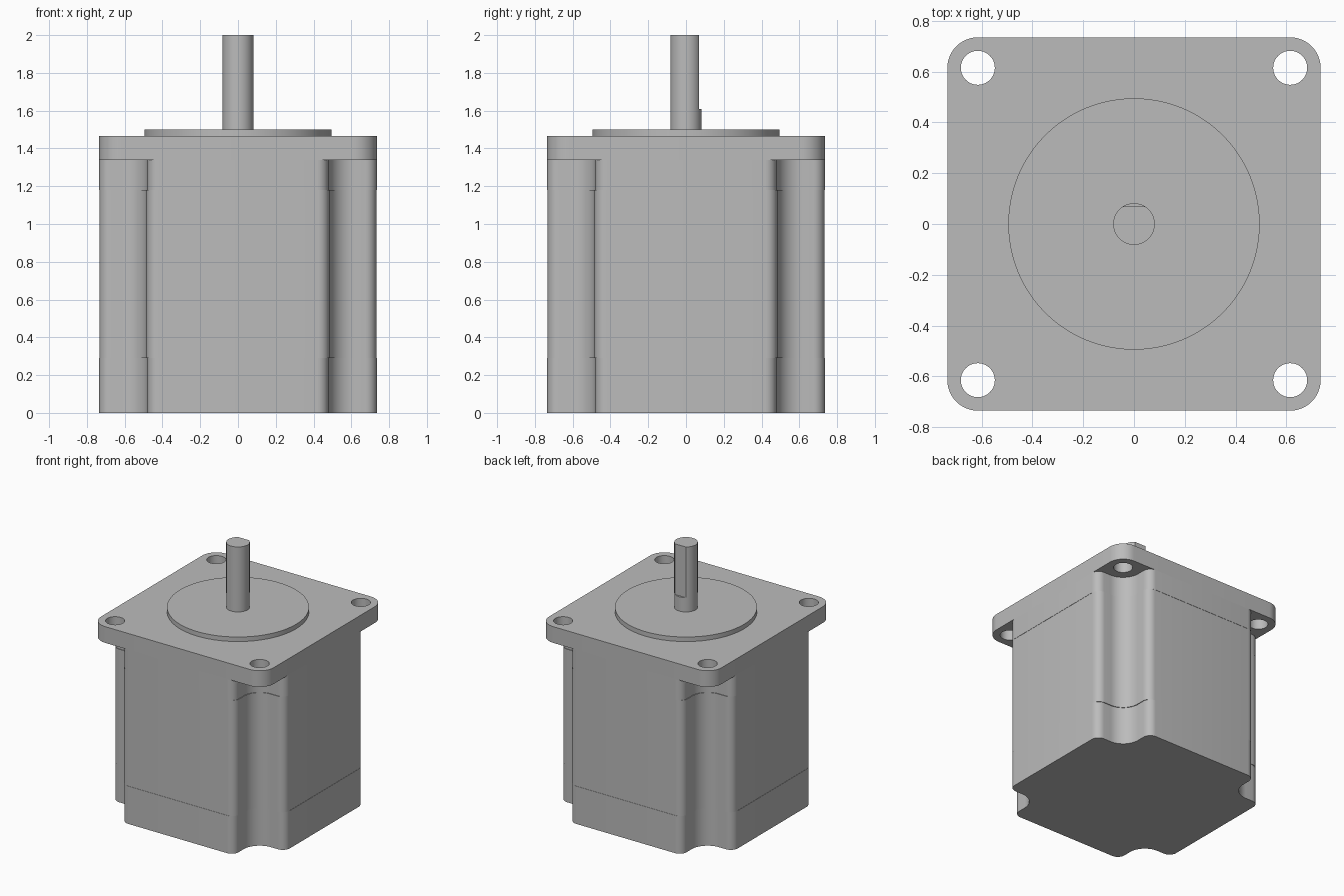
import bpy, bmesh
from math import cos, sin, pi, radians, asin

default = bpy.data.objects.get("Cube")
if default:
    bpy.data.objects.remove(default, do_unlink=True)

# Single grey metal for every part
metal = bpy.data.materials.new("grey_metal")
metal.use_nodes = True
grey = (0.5, 0.5, 0.5, 1)
metal.diffuse_color = grey
metal.node_tree.nodes["Principled BSDF"].inputs["Base Color"].default_value = grey


def arc(cx, cy, r, start, end, steps):
    """Points on an arc, angles in degrees."""
    angles = [radians(start + (end - start) * i / steps) for i in range(steps + 1)]
    return [(cx + r * cos(a), cy + r * sin(a)) for a in angles]


def four_corners(corner):
    """Repeat a corner outline around the vertical axis."""
    points = []
    for k in range(4):
        c, s = round(cos(k * pi / 2)), round(sin(k * pi / 2))
        points += [(x * c - y * s, x * s + y * c) for x, y in corner]
    return points


def prism(name, outline, bottom, top):
    """Extrude a counter-clockwise outline between two heights."""
    bm = bmesh.new()
    face = bm.faces.new([bm.verts.new((x, y, bottom)) for x, y in outline])
    result = bmesh.ops.extrude_face_region(bm, geom=[face], use_keep_orig=True)
    for v in result["geom"]:
        if isinstance(v, bmesh.types.BMVert):
            v.co.z = top
    bmesh.ops.recalc_face_normals(bm, faces=bm.faces)
    mesh = bpy.data.meshes.new(name)
    bm.to_mesh(mesh)
    bm.free()
    mesh.materials.append(metal)
    obj = bpy.data.objects.new(name, mesh)
    bpy.context.collection.objects.link(obj)
    return obj


def smooth(obj):
    bpy.ops.object.select_all(action="DESELECT")
    obj.select_set(True)
    bpy.context.view_layer.objects.active = obj
    bpy.ops.object.shade_smooth_by_angle(angle=radians(30))


HALF = 0.735      # half width of the square housing
HOLE = 0.615      # bolt hole centre offset
FLANGE_LOW, FLANGE_TOP = 1.34, 1.465


def housing_outline(half, cove):
    """Square with a scalloped recess and rounded lips at each corner."""
    lip = 0.06
    wall = HOLE - cove
    corner = arc(half - lip, wall - lip, lip, 0, 90, 8)
    corner += arc(HOLE, HOLE, cove, 270, 180, 14)
    corner += arc(wall - lip, half - lip, lip, 0, 90, 8)
    return four_corners(corner)


# Housing: end caps and a slightly inset stack between them
end_outline = housing_outline(HALF, 0.136)
parts = [
    prism("rear_cap", end_outline, 0, 0.29),
    prism("middle_housing", housing_outline(HALF - 0.002, 0.131), 0.29, 1.18),
    prism("front_cap", end_outline, 1.18, FLANGE_LOW),
]

# Mounting flange with rounded corners and four bolt holes
radius = HALF - HOLE
flange = prism("mounting_flange", four_corners(arc(HOLE, HOLE, radius, 0, 90, 12)),
               FLANGE_LOW, FLANGE_TOP)
cutters = []
for sx in (-1, 1):
    for sy in (-1, 1):
        hole = arc(sx * HOLE, sy * HOLE, 0.067, 0, 360, 40)[:-1]
        cutter = prism("hole_cutter", hole, FLANGE_LOW - 0.1, FLANGE_TOP + 0.1)
        cutter.hide_render = True
        cutters.append(cutter)
        mod = flange.modifiers.new("bolt_hole", "BOOLEAN")
        mod.operation, mod.solver, mod.object = "DIFFERENCE", "EXACT", cutter
bpy.context.view_layer.update()
cut = flange.evaluated_get(bpy.context.evaluated_depsgraph_get())
flange_mesh = bpy.data.meshes.new_from_object(cut)
flange.modifiers.clear()
flange.data = flange_mesh
for cutter in cutters:
    bpy.data.objects.remove(cutter, do_unlink=True)
parts.append(flange)

# Raised pilot boss
parts.append(prism("pilot_boss", arc(0, 0, 0.495, 0, 360, 96)[:-1], FLANGE_TOP, 1.5))

# Shaft: round base, then a D section with its flat at the back
SHAFT, FLAT = 0.082, 0.068
edge = asin(FLAT / SHAFT) * 180 / pi
parts.append(prism("shaft_base", arc(0, 0, SHAFT, 0, 360, 48)[:-1], 1.5, 1.61))
parts.append(prism("shaft_flat_section", arc(0, 0, SHAFT, 180 - edge, 360 + edge, 44),
                   1.61, 2))

for part in parts:
    smooth(part)
